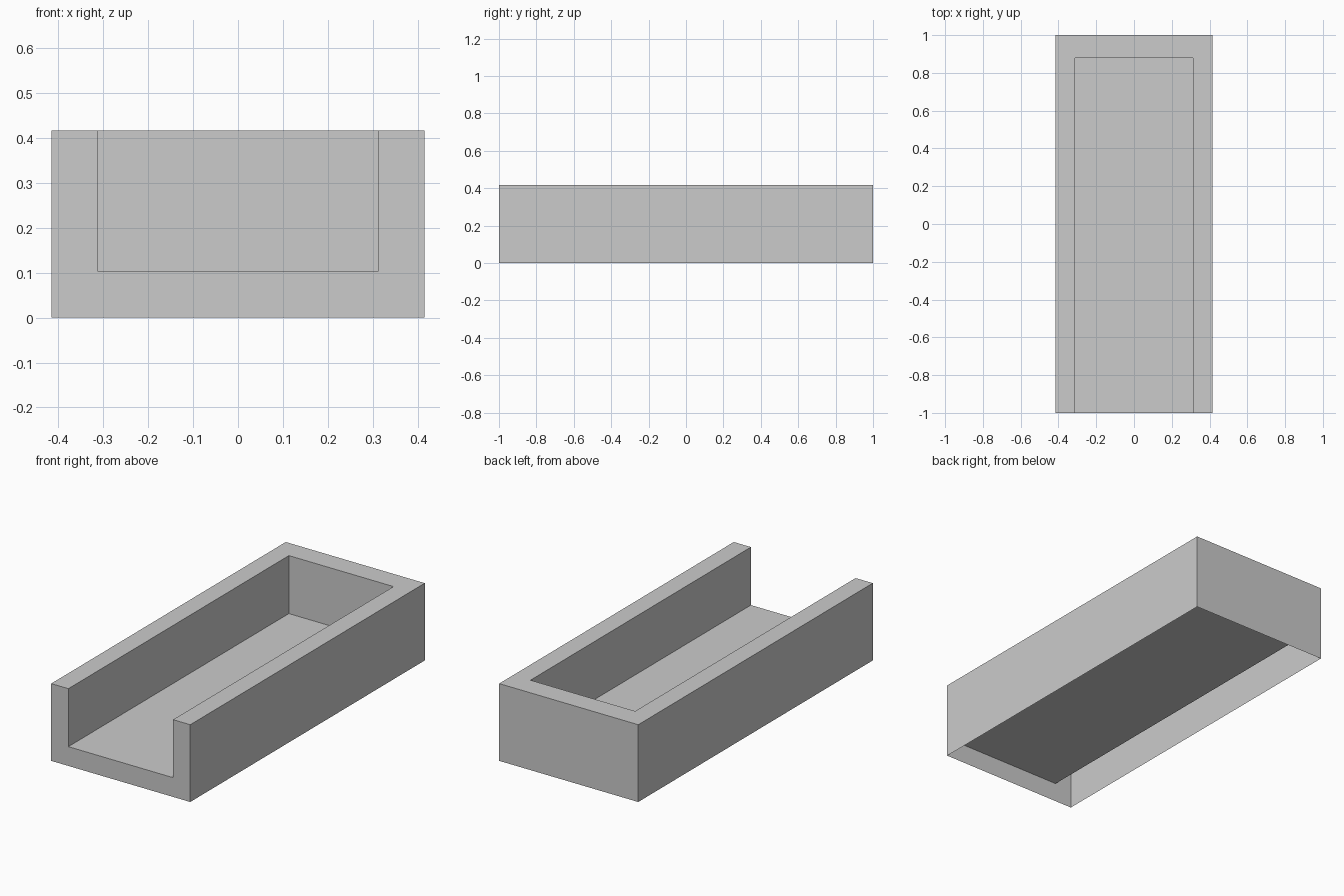
import bpy, bmesh

if "Cube" in bpy.data.objects:
    bpy.data.objects.remove(bpy.data.objects["Cube"])

# Outer and channel dimensions
W, L, H = 0.415, 1.0, 0.417
IW, BACK, FLOOR = 0.3125, 0.88, 0.104

bm = bmesh.new()


def loop(points, y):
    return [bm.verts.new((x, y, z)) for x, z in points]


# U-shaped front profile, from the left foot over the channel to the right foot
outer = [(-W, 0), (-W, H), (W, H), (W, 0)]
inner = [(-IW, H), (-IW, FLOOR), (IW, FLOOR), (IW, H)]
front = loop(outer[:2] + inner + outer[2:], -L)
back = loop(outer, L)
end = loop(inner, BACK)
lf, lt, a, b, c, d, rt, rf = front
bl, tl, tr, br = back
ea, eb, ec, ed = end

faces = [
    front,                                       # U-shaped front
    back,                                        # back wall outside
    (lf, lt, tl, bl), (rf, rt, tr, br),          # outer sides
    (a, b, eb, ea), (b, c, ec, eb), (c, d, ed, ec),  # channel sides and floor
    end,                                         # channel end
    (lt, a, ea, tl), (d, rt, tr, ed), (ea, ed, tr, tl),  # rim
]
for f in faces:
    bm.faces.new(f)

# Orient outward with a temporary base, then leave the underside open
base = bm.faces.new((lf, bl, br, rf))
bmesh.ops.recalc_face_normals(bm, faces=bm.faces[:])
bmesh.ops.delete(bm, geom=[base], context='FACES_ONLY')

mesh = bpy.data.meshes.new("open_trough")
bm.to_mesh(mesh)
bm.free()
obj = bpy.data.objects.new("open_trough", mesh)
bpy.context.collection.objects.link(obj)
